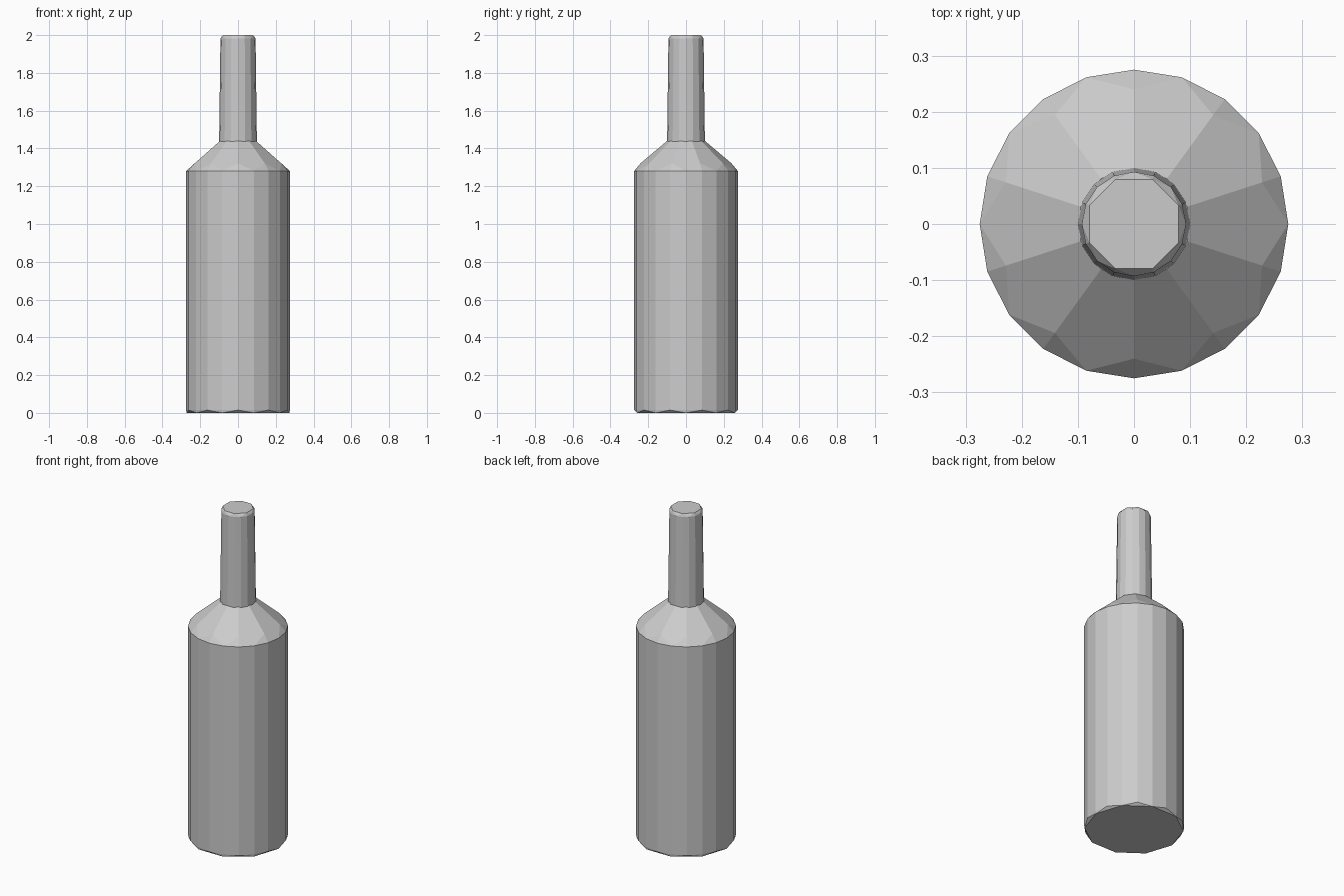
import bpy
import bmesh
import math

if "Cube" in bpy.data.objects:
    bpy.data.objects.remove(bpy.data.objects["Cube"], do_unlink=True)

# Single plain grey
grey = bpy.data.materials.new("plain_grey")
grey.use_nodes = True
grey.diffuse_color = (0.6, 0.6, 0.6, 1)
grey.node_tree.nodes["Principled BSDF"].inputs["Base Color"].default_value = (0.6, 0.6, 0.6, 1)


def faceted_solid(name, rings):
    """Wrap flat facets around rings given as (sides, radius, height, phase in degrees)."""
    bm = bmesh.new()
    for sides, radius, z, phase in rings:
        for i in range(sides):
            a = math.tau * i / sides + math.radians(phase)
            bm.verts.new((radius * math.cos(a), radius * math.sin(a), z))
    bmesh.ops.convex_hull(bm, input=bm.verts[:])
    bmesh.ops.dissolve_limit(bm, angle_limit=math.radians(0.5),
                             verts=bm.verts[:], edges=bm.edges[:])
    bmesh.ops.recalc_face_normals(bm, faces=bm.faces[:])
    mesh = bpy.data.meshes.new(name)
    bm.to_mesh(mesh)
    bm.free()
    mesh.materials.append(grey)
    obj = bpy.data.objects.new(name, mesh)
    bpy.context.collection.objects.link(obj)
    return obj


# Body with a slightly worn base edge and a coarse faceted shoulder
faceted_solid("bottle_body", [
    (10, 0.272, 0.0, 0),
    (20, 0.275, 0.015, 0),
    (20, 0.275, 1.28, 0),
    (10, 0.24, 1.322, 18),
    (10, 0.1, 1.44, 18),
])

# Tapered neck with a chipped, chamfered top
faceted_solid("bottle_neck", [
    (16, 0.1, 1.435, 0),
    (16, 0.093, 1.983, 0),
    (8, 0.086, 2.0, 22.5),
])
